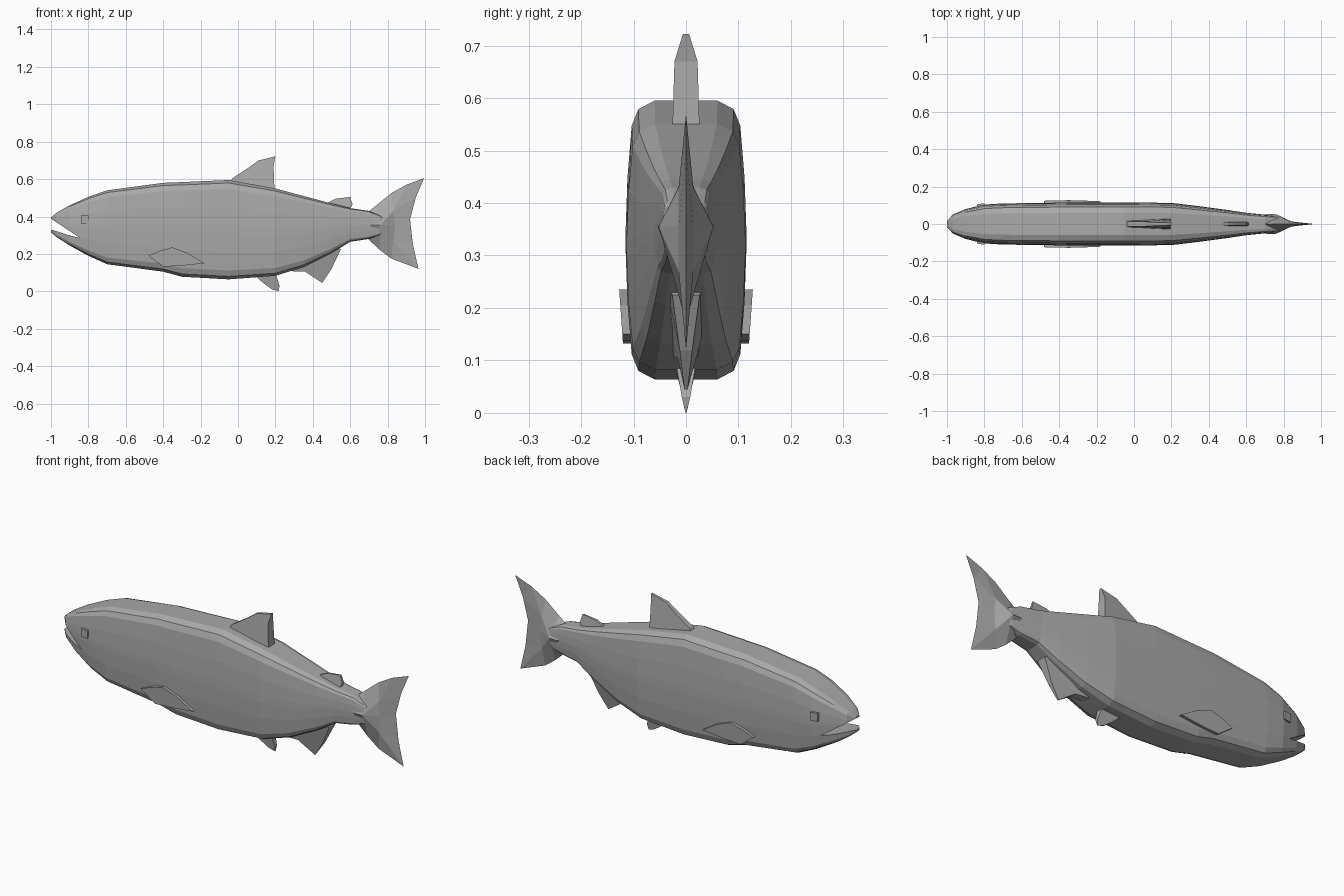
import bpy, bmesh
from mathutils import Vector

grey = bpy.data.materials.new("plain grey")
grey.diffuse_color = (0.4, 0.4, 0.4, 1)


def finish(name, bm):
    bmesh.ops.recalc_face_normals(bm, faces=bm.faces)
    me = bpy.data.meshes.new(name)
    bm.to_mesh(me)
    bm.free()
    me.materials.append(grey)
    ob = bpy.data.objects.new(name, me)
    bpy.context.collection.objects.link(ob)
    return ob


def loft(name, rings):
    """Skin closed rings of points and cap both ends."""
    bm = bmesh.new()
    vs = [[bm.verts.new(p) for p in r] for r in rings]
    n = len(vs[0])
    for a, b in zip(vs, vs[1:]):
        for i in range(n):
            bm.faces.new((a[i], a[(i + 1) % n], b[(i + 1) % n], b[i]))
    bm.faces.new(vs[0])
    bm.faces.new(vs[-1])
    return finish(name, bm)


def blade(name, outline):
    """Fin in the x-z plane; each point is x, z, half thickness."""
    return loft(name, [[(x, s * t, z) for x, z, t in outline] for s in (-1, 1)])


# Body: rounded box sections as x, bottom, top, half width
quarter = [(1, 0.08), (0.97, 0.45), (0.9, 0.82), (0.79, 0.94), (0.52, 1)]
half = quarter + [(-y, z) for y, z in reversed(quarter)]
section = half + [(-y, -z) for y, z in half]
stations = [
    (-1.0, 0.315, 0.395, 0.018), (-0.97, 0.29, 0.42, 0.05),
    (-0.9, 0.245, 0.46, 0.08), (-0.8, 0.19, 0.505, 0.104),
    (-0.7, 0.145, 0.54, 0.11), (-0.4, 0.105, 0.58, 0.114),
    (-0.3, 0.078, 0.584, 0.115), (-0.05, 0.064, 0.595, 0.115),
    (0.2, 0.083, 0.55, 0.113), (0.35, 0.13, 0.51, 0.095),
    (0.5, 0.205, 0.47, 0.075), (0.6, 0.265, 0.445, 0.06),
    (0.7, 0.28, 0.43, 0.05), (0.76, 0.3, 0.405, 0.045),
    (0.805, 0.31, 0.385, 0.022),
]
body = loft("body", [[(x, y * w, (b + t) / 2 + z * (t - b) / 2) for y, z in section]
                     for x, b, t, w in stations])

# Open mouth: wedge cut through the snout
cutter = blade("mouth_cutter", [(-1.03, 0.405, 0.2), (-0.99, 0.382, 0.2), (-0.845, 0.285, 0.2),
                                (-0.91, 0.302, 0.2), (-0.99, 0.328, 0.2), (-1.03, 0.325, 0.2)])
cutter.hide_render = True
cutter.hide_viewport = True
cut = body.modifiers.new("mouth", "BOOLEAN")
cut.operation = "DIFFERENCE"
cut.object = cutter
cut.solver = "EXACT"

# Tail fin: two lobes fading from a thick root to thin tips
root_top, root_bottom = (0.69, 0.42), (0.69, 0.285)
bm = bmesh.new()
rim = [bm.verts.new((x, 0, z)) for x, z in
       [root_top, (0.74, 0.46), (0.82, 0.525), (0.9, 0.57), (0.995, 0.605), (0.95, 0.5),
        (0.92, 0.385), (0.935, 0.25), (0.965, 0.12), (0.82, 0.175), (0.76, 0.22), root_bottom]]
for s in (-1, 1):
    hub = [bm.verts.new((x, s * t, z)) for x, z, t in
           [(0.71, 0.355, 0.054), (0.76, 0.355, 0.052), (0.83, 0.43, 0.014),
            (0.84, 0.355, 0.014), (0.83, 0.27, 0.014)]]
    a, b, up, mid, low = hub
    r = rim
    for f in [(r[0], r[1], b, a), (r[1], r[2], up, b), (r[2], r[3], up), (r[3], r[4], r[5], up),
              (r[5], r[6], mid, up), (up, mid, b), (mid, low, b), (r[6], r[7], low, mid),
              (r[7], r[8], low), (r[8], r[9], low), (r[9], r[10], b, low),
              (r[10], r[11], a, b), (r[11], r[0], a)]:
        bm.faces.new(f)
finish("tail_fin", bm)

# Fins along the back and belly
blade("dorsal_fin", [(-0.05, 0.57, 0.022), (-0.03, 0.605, 0.014), (0.04, 0.65, 0.014),
                     (0.11, 0.7, 0.009), (0.2, 0.722, 0.006), (0.19, 0.67, 0.022),
                     (0.195, 0.54, 0.026), (0.1, 0.54, 0.026)])
blade("adipose_fin", [(0.46, 0.465, 0.008), (0.52, 0.495, 0.006), (0.6, 0.505, 0.004),
                      (0.612, 0.465, 0.008), (0.595, 0.43, 0.014), (0.5, 0.44, 0.014)])
blade("pelvic_fin", [(0.09, 0.085, 0.02), (0.14, 0.04, 0.009), (0.18, 0.012, 0.004),
                     (0.217, 0, 0.001), (0.222, 0.03, 0.008), (0.2, 0.1, 0.02)])
blade("anal_fin", [(0.22, 0.11, 0.03), (0.36, 0.105, 0.016), (0.45, 0.045, 0.003),
                   (0.5, 0.12, 0.012), (0.55, 0.225, 0.026), (0.5, 0.25, 0.04), (0.35, 0.18, 0.04)])

# Pectoral fins and eyes: thin plates on both flanks
for side, s in (("right", -1), ("left", 1)):
    fin = [(-0.48, 0.19), (-0.42, 0.215), (-0.35, 0.235), (-0.27, 0.205),
           (-0.18, 0.15), (-0.3, 0.137), (-0.4, 0.132)]
    loft(side + "_pectoral_fin",
         [[(x, s * (d + (z - 0.13) * 0.07), z) for x, z in fin] for d in (0.105, 0.12)])
    eye = [(-0.84, 0.362), (-0.84, 0.405), (-0.8, 0.405), (-0.8, 0.362)]
    loft(side + "_eye",
         [[(x, s * (d + (x + 0.82) * 0.15), z) for x, z in eye] for d in (0.095, 0.108)])
